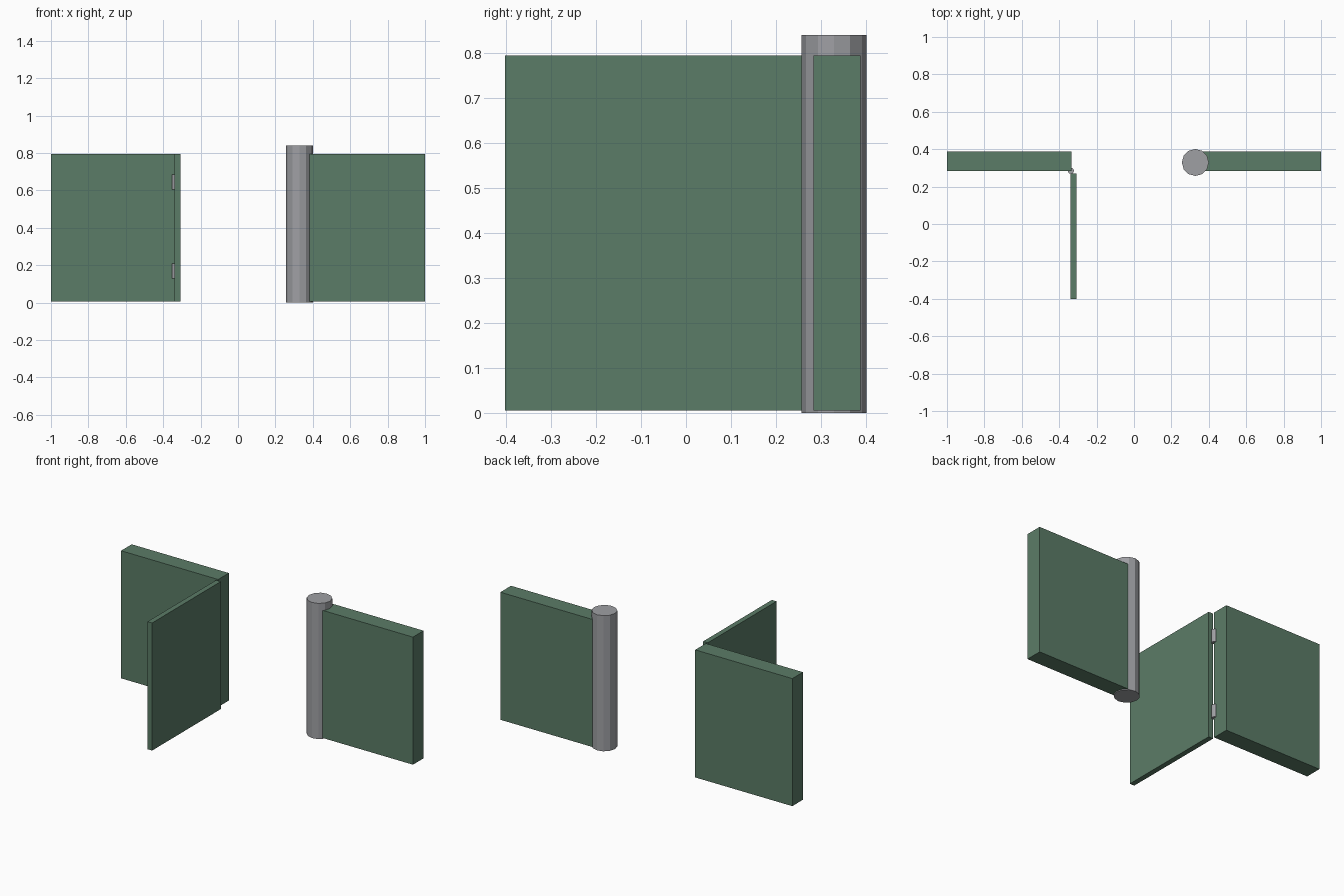
import bpy

if "Cube" in bpy.data.objects:
    bpy.data.objects.remove(bpy.data.objects["Cube"])


def material(name, rgb):
    m = bpy.data.materials.new(name)
    m.diffuse_color = (*rgb, 1)
    m.use_nodes = True
    m.node_tree.nodes["Principled BSDF"].inputs["Base Color"].default_value = m.diffuse_color
    return m


green = material("green_paint", (0.105, 0.200, 0.135))
grey = material("grey_metal", (0.345, 0.350, 0.370))


def box(name, x, y, z):
    bpy.ops.mesh.primitive_cube_add(
        size=1, location=(sum(x) / 2, sum(y) / 2, sum(z) / 2))
    ob = bpy.context.object
    ob.name = name
    ob.scale = (x[1] - x[0], y[1] - y[0], z[1] - z[0])
    ob.data.materials.append(green)


def rod(name, x, y, r, z):
    bpy.ops.mesh.primitive_cylinder_add(
        vertices=12, radius=r, depth=z[1] - z[0], location=(x, y, sum(z) / 2))
    ob = bpy.context.object
    ob.name = name
    ob.data.materials.append(grey)


height = (0.005, 0.795)

# Fixed wall panels either side of the opening
box("left_wall", (-1.0, -0.335), (0.284, 0.388), height)
box("right_wall", (0.335, 1.0), (0.284, 0.388), height)

# Gate swung open towards the front
box("gate", (-0.339, -0.307), (-0.402, 0.270), height)

# Latch post at the right of the opening
rod("post", 0.328, 0.329, 0.072, (0.0, 0.84))

# Hinge barrels between left wall and gate
for label, z in (("lower_hinge", (0.128, 0.208)), ("upper_hinge", (0.604, 0.684))):
    rod(label, -0.337, 0.284, 0.016, z)
